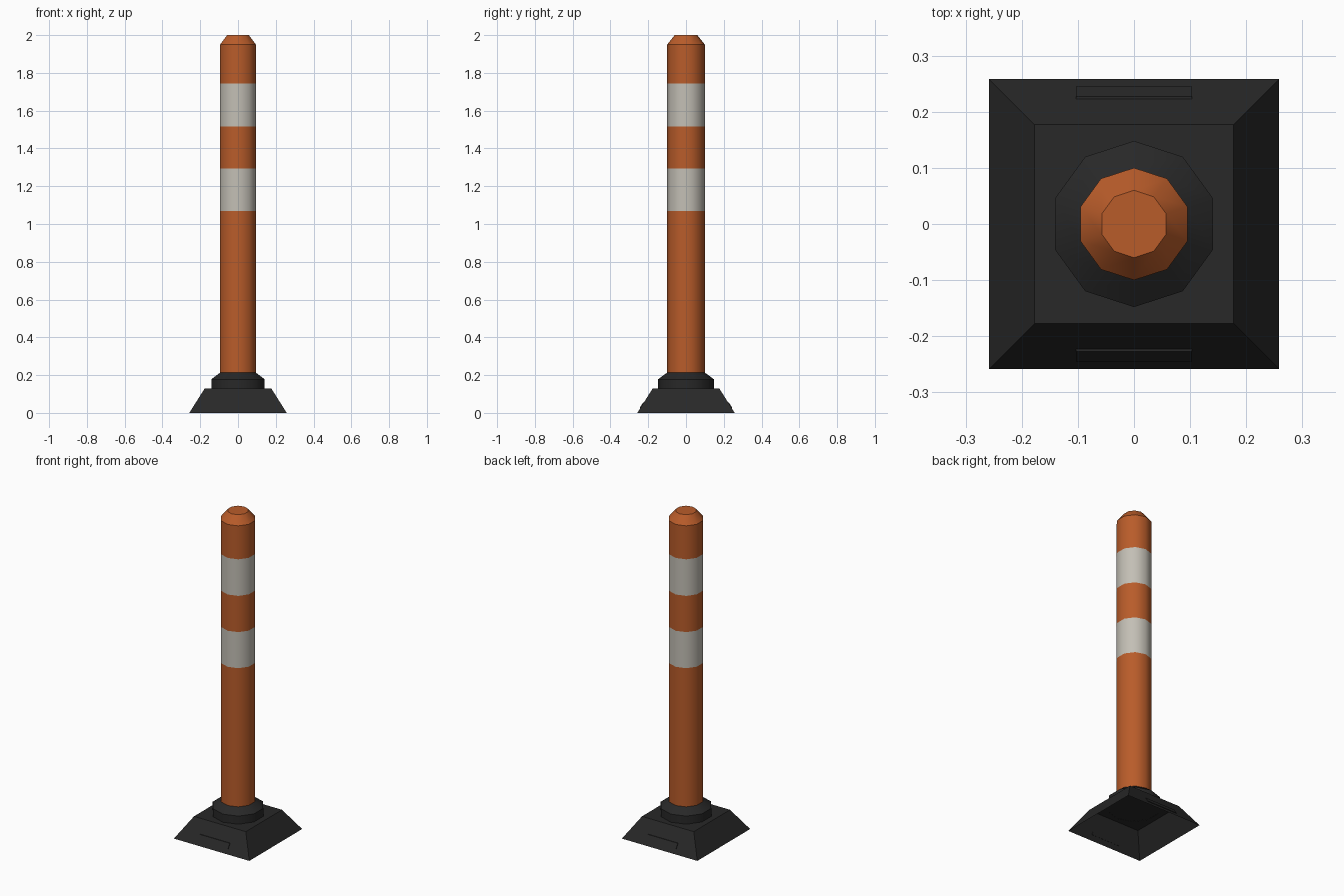
import bpy, bmesh, math

if "Cube" in bpy.data.objects:
    bpy.data.objects.remove(bpy.data.objects["Cube"])


def material(name, rgb):
    m = bpy.data.materials.new(name)
    m.diffuse_color = (*rgb, 1)
    m.use_nodes = True
    m.node_tree.nodes["Principled BSDF"].inputs["Base Color"].default_value = m.diffuse_color
    return m


orange = material("orange plastic", (0.485, 0.107, 0.023))
white = material("reflective white", (0.546, 0.521, 0.462))
black = material("black rubber", (0.021, 0.021, 0.021))


def loft(name, rings, sides, mats, start, cap_top=True, cap_bottom=False):
    """Stack of regular polygon rings (radius, z) joined by quads."""
    bm = bmesh.new()
    loops = [[bm.verts.new((r * math.cos(start + i * math.tau / sides),
                            r * math.sin(start + i * math.tau / sides), z))
              for i in range(sides)] for r, z in rings]
    for a, b in zip(loops, loops[1:]):
        for i in range(sides):
            j = (i + 1) % sides
            bm.faces.new((a[i], a[j], b[j], b[i]))
    if cap_top:
        bm.faces.new(loops[-1])
    if cap_bottom:
        bm.faces.new(loops[0][::-1])
    me = bpy.data.meshes.new(name)
    bm.to_mesh(me)
    bm.free()
    ob = bpy.data.objects.new(name, me)
    bpy.context.collection.objects.link(ob)
    for m in mats:
        me.materials.append(m)
    return ob


def smooth(ob):
    bpy.ops.object.select_all(action='DESELECT')
    ob.select_set(True)
    bpy.context.view_layer.objects.active = ob
    bpy.ops.object.shade_smooth_by_angle(angle=math.radians(36.6))


# Ten-sided post with two reflective bands and a chamfered top
bands = [(1.07, 1.293), (1.517, 1.743)]
heights = [0.205] + [z for band in bands for z in band] + [1.95]
post = loft("post", [(0.1, z) for z in heights] + [(0.06, 2.0)], 10,
            [orange, white], math.pi / 2)
for f in post.data.polygons:
    if any(lo < f.center.z < hi for lo, hi in bands):
        f.material_index = 1
smooth(post)

# Rubber collar around the foot of the post
collar = loft("collar", [(0.148, 0.127), (0.148, 0.178), (0.1, 0.213)], 10,
              [black], math.pi / 2)
smooth(collar)

# Square sloped base, hollow and open underneath
BOTTOM, TOP, HEIGHT = 0.258, 0.177, 0.128
loft("base", [(BOTTOM * math.sqrt(2), 0), (TOP * math.sqrt(2), HEIGHT)], 4,
     [black], math.pi / 4)


# Thin plates lying on the front and back slopes
def slope_y(z):
    return BOTTOM + (TOP - BOTTOM) * z / HEIGHT


for name, side in (("front_plate", -1), ("back_plate", 1)):
    bm = bmesh.new()
    bmesh.ops.create_cube(bm, size=1)
    for v in bm.verts:
        z = 0.041 + v.co.z * 0.029
        y = slope_y(z) + (0.004 if v.co.y > 0 else -0.001)
        v.co = (v.co.x * 0.206, side * y, z)
    bmesh.ops.recalc_face_normals(bm, faces=bm.faces)
    me = bpy.data.meshes.new(name)
    bm.to_mesh(me)
    bm.free()
    me.materials.append(black)
    bpy.context.collection.objects.link(bpy.data.objects.new(name, me))
